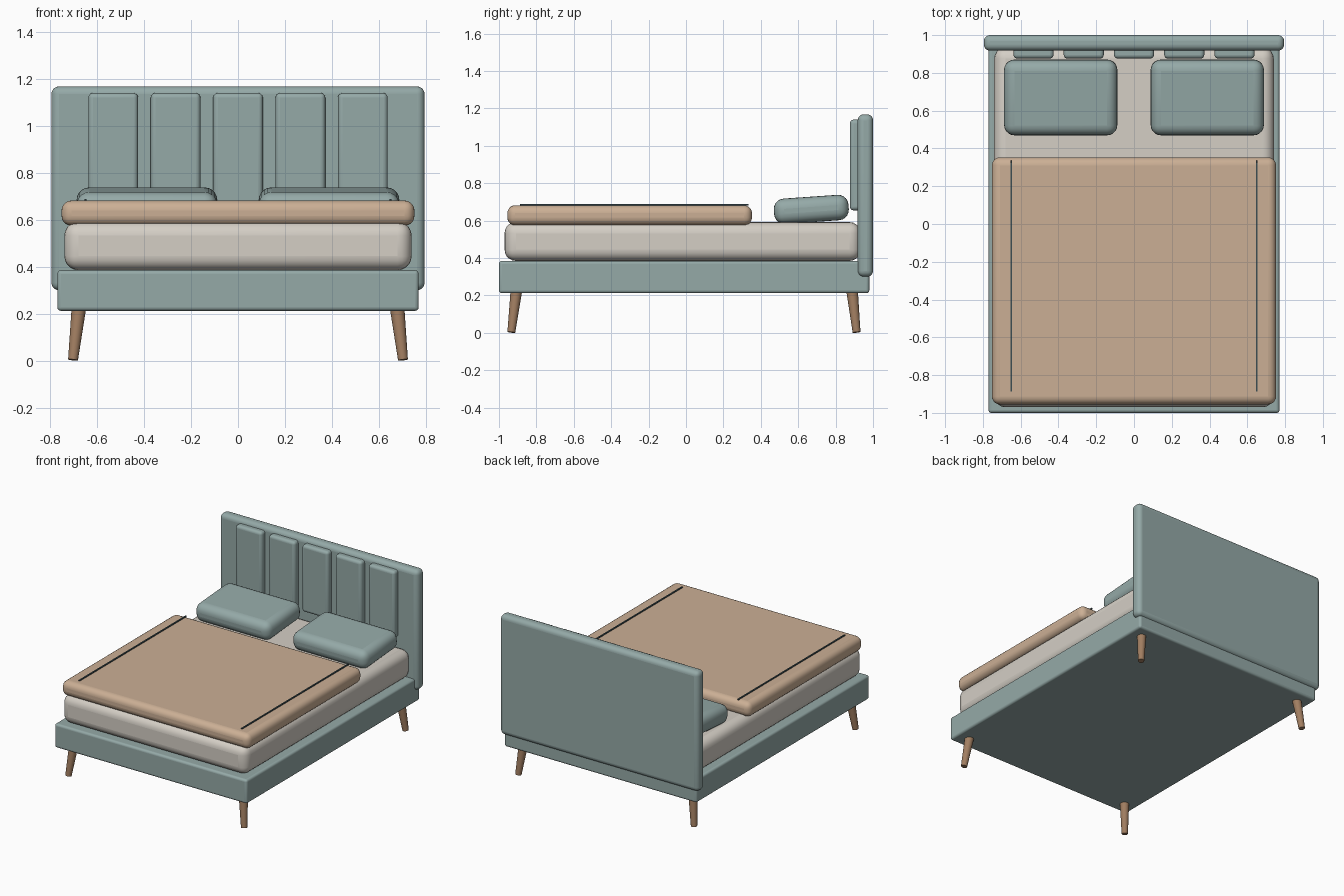
import bpy
import math
from mathutils import Vector

cube = bpy.data.objects.get("Cube")
if cube:
    bpy.data.objects.remove(cube, do_unlink=True)


def material(name, rgb):
    mat = bpy.data.materials.new(name)
    mat.use_nodes = True
    color = (*rgb, 1)
    mat.diffuse_color = color
    bsdf = next(n for n in mat.node_tree.nodes if n.type == "BSDF_PRINCIPLED")
    bsdf.inputs["Base Color"].default_value = color
    bsdf.inputs["Roughness"].default_value = 0.8
    return mat


TEAL = material("sage teal fabric", (0.30, 0.40, 0.39))
CREAM = material("cream linen", (0.66, 0.62, 0.56))
TAN = material("tan blanket", (0.60, 0.43, 0.30))
WOOD = material("brown wood", (0.36, 0.21, 0.12))
SLATE = material("dark slate trim", (0.045, 0.075, 0.085))


def smooth(obj):
    bpy.ops.object.select_all(action="DESELECT")
    obj.select_set(True)
    bpy.context.view_layer.objects.active = obj
    bpy.ops.object.shade_smooth_by_angle(angle=math.radians(35))


def rounded_box(name, x, y, z, mat, radius=0, tilt=0):
    """Box between (min, max) pairs with rounded edges, tilted about x."""
    spans = (x, y, z)
    centre = [(a + b) / 2 for a, b in spans]
    bpy.ops.mesh.primitive_cube_add(size=1, location=centre)
    obj = bpy.context.object
    obj.name = name
    obj.scale = [b - a for a, b in spans]
    bpy.ops.object.transform_apply(location=False, rotation=False, scale=True)
    obj.rotation_euler.x = tilt
    obj.data.materials.append(mat)
    if radius:
        bevel = obj.modifiers.new("rounded edges", "BEVEL")
        bevel.width = radius
        bevel.segments = 5
        smooth(obj)
    return obj


def leg(name, top, foot):
    """Tapered round leg between two points."""
    top, foot = Vector(top), Vector(foot)
    axis = top - foot
    bpy.ops.mesh.primitive_cone_add(vertices=24, radius1=0.021, radius2=0.031,
                                    depth=axis.length, location=(top + foot) / 2)
    obj = bpy.context.object
    obj.name = name
    obj.rotation_euler = axis.to_track_quat("Z", "Y").to_euler()
    obj.data.materials.append(WOOD)
    smooth(obj)


# Base, mattress and headboard
rounded_box("bed_frame", (-0.77, 0.77), (-1.0, 0.98), (0.212, 0.385), TEAL, 0.016)
rounded_box("mattress", (-0.74, 0.74), (-0.97, 0.935), (0.385, 0.592), CREAM, 0.06)
rounded_box("headboard", (-0.795, 0.795), (0.918, 1.0), (0.30, 1.168), TEAL, 0.032)

# Upholstered headboard channels
for i in range(5):
    x = (i - 2) * 0.266
    rounded_box(f"headboard_channel_{i + 1}", (x - 0.106, x + 0.106),
                (0.876, 0.94), (0.655, 1.14), TEAL, 0.02)

# Blanket with trim lines
rounded_box("blanket", (-0.752, 0.752), (-0.955, 0.353), (0.575, 0.682), TAN, 0.042)

# Paired parts on both sides
for side, s in (("left", 1), ("right", -1)):
    rounded_box(f"blanket_trim_{side}", (s * 0.65 - 0.005, s * 0.65 + 0.005),
                (-0.888, 0.335), (0.68, 0.688), SLATE)
    rounded_box(f"pillow_{side}", (s * 0.388 - 0.3, s * 0.388 + 0.3),
                (0.47, 0.87), (0.592, 0.728), TEAL, 0.055, math.radians(4))
    leg(f"front_leg_{side}", (s * 0.678, -0.907, 0.225), (s * 0.703, -0.934, 0.003))
    leg(f"back_leg_{side}", (s * 0.678, 0.888, 0.225), (s * 0.703, 0.912, 0.003))
